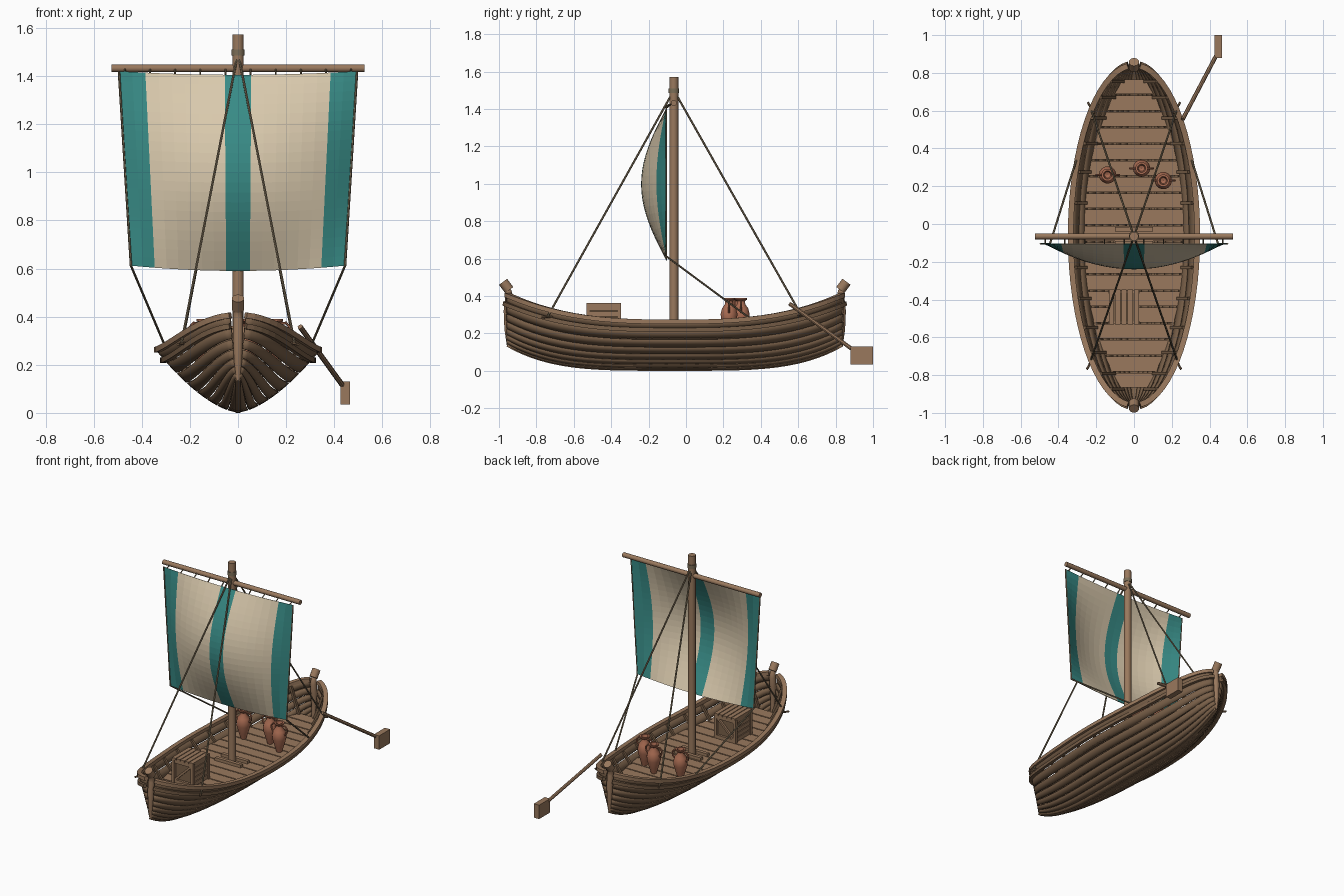
import bpy, bmesh, math
from mathutils import Vector, Matrix

if "Cube" in bpy.data.objects:
    bpy.data.objects.remove(bpy.data.objects["Cube"], do_unlink=True)


def material(name, rgb):
    m = bpy.data.materials.new(name)
    m.use_nodes = True
    m.diffuse_color = (*rgb, 1)
    bsdf = m.node_tree.nodes["Principled BSDF"]
    bsdf.inputs["Base Color"].default_value = (*rgb, 1)
    bsdf.inputs["Roughness"].default_value = 0.8
    return m


HULL = material("dark_wood", (0.19, 0.115, 0.065))
WOOD = material("wood", (0.32, 0.19, 0.11))
ROPE = material("rope", (0.2, 0.155, 0.095))
CLAY = material("terracotta", (0.4, 0.15, 0.085))
CREAM = material("cream_cloth", (0.7, 0.59, 0.42))
TEAL = material("teal_cloth", (0.04, 0.26, 0.24))


def finish(name, bm, *mats, smooth=False):
    bmesh.ops.recalc_face_normals(bm, faces=bm.faces)
    me = bpy.data.meshes.new(name)
    bm.to_mesh(me)
    bm.free()
    if smooth:
        me.shade_smooth()
        me.set_sharp_from_angle(angle=math.radians(40))
    for m in mats:
        me.materials.append(m)
    ob = bpy.data.objects.new(name, me)
    bpy.context.collection.objects.link(ob)
    return ob


def mirror(ob):
    ob.modifiers.new("mirror", "MIRROR")
    return ob


def add_box(bm, center, size):
    mat = Matrix.Translation(center) @ Matrix.Diagonal((*size, 1))
    bmesh.ops.create_cube(bm, size=1, matrix=mat)


def grid(bm, rows, closed=False):
    vs = [[bm.verts.new(p) for p in row] for row in rows]
    n = len(vs[0])
    faces = []
    for a, b in zip(vs, vs[1:]):
        for j in range(n if closed else n - 1):
            k = (j + 1) % n
            faces.append(bm.faces.new((a[j], a[k], b[k], b[j])))
    return vs, faces


def circle(r, sides):
    return [(r * math.cos(math.tau * i / sides), r * math.sin(math.tau * i / sides)) for i in range(sides)]


def rect(w, h):
    return [(-w / 2, -h / 2), (w / 2, -h / 2), (w / 2, h / 2), (-w / 2, h / 2)]


def add_sweep(bm, pts, section, scales=None):
    """Sweep a closed section along a path, with capped ends."""
    pts = [Vector(p) for p in pts]
    tans = [(pts[min(i + 1, len(pts) - 1)] - pts[max(i - 1, 0)]).normalized() for i in range(len(pts))]
    axis = min(range(3), key=lambda k: max(abs(t[k]) for t in tans))
    if all(abs(t.z) < 0.6 for t in tans):
        axis = 2
    ref = Vector([float(k == axis) for k in range(3)])
    rows = []
    for i, (p, t) in enumerate(zip(pts, tans)):
        side = t.cross(ref).normalized()
        up = side.cross(t)
        s = scales[i] if scales else 1
        rows.append([p + (side * u + up * v) * s for u, v in section])
    vs, _ = grid(bm, rows, closed=True)
    bm.faces.new(vs[0])
    bm.faces.new(vs[-1])


def sweep(name, pts, section, mat, scales=None):
    bm = bmesh.new()
    add_sweep(bm, pts, section, scales)
    return finish(name, bm, mat, smooth=len(section) > 4)


# Hull shape: elliptical plan, rising sheer and keel, rounded V section
MID, HALF_L, HALF_W, BULGE = -0.06, 0.9, 0.335, 1.6
DECK_Z = 0.19
END = math.radians(84.5)
THETAS = [END * (i / 16 - 1) for i in range(33)]


def heights(t):
    return 0.008 + 0.132 * abs(t) ** 4, 0.262 + 0.145 * abs(t) ** 2.8


def hull(theta, s, out=0.0):
    t = math.sin(theta)
    low, high = heights(t)
    n = Vector((math.cos(theta) / HALF_W, t / HALF_L, 0)).normalized()
    return Vector((HALF_W * math.cos(theta) * s, MID + HALF_L * t, low + (high - low) * s ** BULGE)) + n * out


def deck_s(t):
    low, high = heights(t)
    return ((DECK_Z - low) / (high - low)) ** (1 / BULGE)


def deck_half(y):
    t = (y - MID) / HALF_L
    return HALF_W * math.sqrt(1 - t * t) * deck_s(t) - 0.006


# Strakes with narrow gaps between them
STRAKES = 8
bm = bmesh.new()
for k in range(STRAKES):
    grid(bm, [[hull(th, (k + f) / STRAKES) for f in (0.05, 0.5, 0.96)] for th in THETAS])
strakes = finish("hull_strakes", bm, HULL, smooth=True)
strakes.modifiers.new("thickness", "SOLIDIFY").thickness = 0.012
strakes.modifiers["thickness"].offset = 0
mirror(strakes)

# Keel, gunwales and rubbing wales
sweep("keel", [hull(th, 0) for th in THETAS], rect(0.02, 0.016), HULL)
mirror(sweep("gunwale", [hull(th, 1) for th in THETAS], rect(0.03, 0.024), WOOD))
mirror(sweep("upper_wale", [hull(th, 0.89, 0.014) for th in THETAS], rect(0.022, 0.022), HULL))

# Inner ribs
bm = bmesh.new()
for i in range(13):
    th = math.radians(-66 + 11 * i)
    s0 = deck_s(math.sin(th))
    add_sweep(bm, [hull(th, s0 + (0.98 - s0) * f, -0.014) for f in (0, 0.5, 1)], rect(0.016, 0.016))
mirror(finish("ribs", bm, HULL))

# Curled posts at both ends
for name, d in (("stem_post", -1), ("stern_post", 1)):
    path = [(0.885, 0.13), (0.893, 0.22), (0.893, 0.32), (0.885, 0.39), (0.89, 0.425), (0.905, 0.445)]
    sweep(name, [(0, MID + d * y, z) for y, z in path], circle(0.022, 10), WOOD, [0.55, 0.8, 1, 1, 0.8, 0.8])
    sweep(name + "_knob", [(0, MID + d * 0.885, 0.432), (0, MID + d * 0.918, 0.476)], circle(0.027, 10), WOOD)

# Cross planks of the deck, over two stringers
PLANKS, Y0, Y1 = 19, -0.87, 0.77
bm = bmesh.new()
step = (Y1 - Y0) / PLANKS
for i in range(PLANKS):
    a, b = Y0 + i * step + 0.004, Y0 + (i + 1) * step - 0.004
    wa, wb = deck_half(a), deck_half(b)
    grid_rows = [[(-wa, a, z), (wa, a, z), (wb, b, z), (-wb, b, z)] for z in (DECK_Z - 0.016, DECK_Z)]
    vs, _ = grid(bm, grid_rows, closed=True)
    bm.faces.new(vs[0])
    bm.faces.new(vs[1])
finish("deck_planks", bm, WOOD)
bm = bmesh.new()
for x in (-0.1, 0.1):
    add_box(bm, (x, MID, DECK_Z - 0.024), (0.02, 1.4, 0.016))
finish("deck_stringers", bm, HULL)

# Mast, mast step and yard
MAST_Y, YARD_Z = -0.065, 1.432
sweep("mast", [(0, MAST_Y, 0.17), (0, MAST_Y, 1.572)], circle(0.024, 14), WOOD)
bm = bmesh.new()
for d in (-1, 1):
    add_box(bm, (0, MAST_Y + d * 0.036, DECK_Z + 0.01), (0.2, 0.024, 0.02))
finish("mast_step", bm, WOOD)
sweep("yard", [(-0.525, MAST_Y, YARD_Z), (0.525, MAST_Y, YARD_Z)], circle(0.016, 12), WOOD)

# Billowing striped sail
COLS, ROWS = 18, 20


def sail_point(u, v):
    swell = 1 - u * u
    top, foot = 1.42 - 0.015 * swell, 0.612 - 0.022 * swell
    x = u * (0.445 + 0.05 * v)
    return Vector((x, -0.105 - 0.135 * swell * math.sin(math.pi * v), foot + (top - foot) * v))


bm = bmesh.new()
_, faces = grid(bm, [[sail_point(2 * c / COLS - 1, r / ROWS) for c in range(COLS + 1)] for r in range(ROWS + 1)])
for i, f in enumerate(faces):
    f.material_index = int((i % COLS) // 2 in (0, 4, 8))
sail = finish("sail", bm, CREAM, TEAL)
sail.modifiers.new("thickness", "SOLIDIFY").thickness = 0.003
mirror(sweep("sail_edge_rope", [sail_point(1, 0), sail_point(1, 1)], circle(0.005, 6), ROPE))
bm = bmesh.new()
for i in range(10):
    x = -0.47 + 0.94 * i / 9
    add_sweep(bm, [(x, MAST_Y - 0.012, YARD_Z - 0.004), sail_point(x / 0.495, 1)], circle(0.004, 6))
finish("sail_lashings", bm, ROPE)

# Stays, sheets and belaying pins
masthead = Vector((0, MAST_Y, 1.5))
for name, foot in (("fore_stay", (0.235, -0.74, 0.29)), ("back_stay", (0.23, 0.615, 0.3))):
    mirror(sweep(name, [masthead, foot], circle(0.0055, 6), ROPE))
    x, y, z = foot
    d = math.copysign(0.03, y)
    mirror(sweep(name + "_pin", [(x - 0.02, y - d, z), (x + 0.015, y + d, z - 0.005)], circle(0.006, 6), HULL))
mirror(sweep("sheet", [sail_point(1, 0), (0.302, 0.35, 0.275)], circle(0.0055, 6), ROPE))
sweep("masthead_lashing", [(0, MAST_Y, 1.485), (0, MAST_Y, 1.51)], circle(0.028, 14), ROPE)

# Steering oar on the left quarter
sweep("steering_oar_shaft", [(0.258, 0.555, 0.358), (0.445, 0.91, 0.1)], circle(0.011, 8), WOOD)
bm = bmesh.new()
add_box(bm, (0.445, 0.94, 0.083), (0.04, 0.12, 0.096))
finish("steering_oar_blade", bm, WOOD)

# Two-handled jars
PROFILE = [(0.001, 0), (0.018, 0), (0.03, 0.04), (0.044, 0.09), (0.046, 0.115), (0.038, 0.145), (0.023, 0.165),
           (0.021, 0.182), (0.033, 0.192), (0.033, 0.2), (0.022, 0.2), (0.016, 0.175), (0.001, 0.17)]
for i, (x, y) in enumerate([(-0.14, 0.26), (0.04, 0.295), (0.155, 0.23)]):
    bm = bmesh.new()
    grid(bm, [[(u, v, z) for u, v in circle(r, 14)] for r, z in PROFILE], closed=True)
    for d in (-1, 1):
        loop = [(0.018, 0.18), (0.045, 0.184), (0.061, 0.165), (0.058, 0.14), (0.04, 0.122)]
        add_sweep(bm, [(d * u, 0, z) for u, z in loop], circle(0.006, 6))
    finish(f"jar_{i + 1}", bm, CLAY, smooth=True).location = (x, y, DECK_Z)

# Slatted cargo crate
W, D, H = 0.165, 0.185, 0.172
bm = bmesh.new()
add_box(bm, (0, 0, H / 2), (W - 0.035, D - 0.035, H - 0.02))
finish("crate_core", bm, HULL).location = (-0.053, -0.44, DECK_Z)
bm = bmesh.new()
for i in range(5):
    add_box(bm, ((i - 2) * W / 5, 0, H - 0.006), (W / 5 - 0.005, D, 0.012))
for d in (-1, 1):
    for e in (-1, 1):
        add_box(bm, (d * (W / 2 - 0.01), e * (D / 2 - 0.01), H / 2 - 0.006), (0.02, 0.02, H - 0.012))
    for k in range(5):
        add_box(bm, (d * (W / 2 - 0.012), 0, 0.018 + k * 0.032), (0.014, D - 0.03, 0.027))
    for z in (0.012, H - 0.024):
        add_box(bm, (0, d * (D / 2 - 0.01), z), (W - 0.02, 0.016, 0.022))
    y = d * (D / 2 - 0.012)
    add_sweep(bm, [(-W / 2 + 0.02, y, 0.02), (W / 2 - 0.02, y, H - 0.03)], rect(0.014, 0.018))
finish("crate_slats", bm, WOOD).location = (-0.053, -0.44, DECK_Z)
